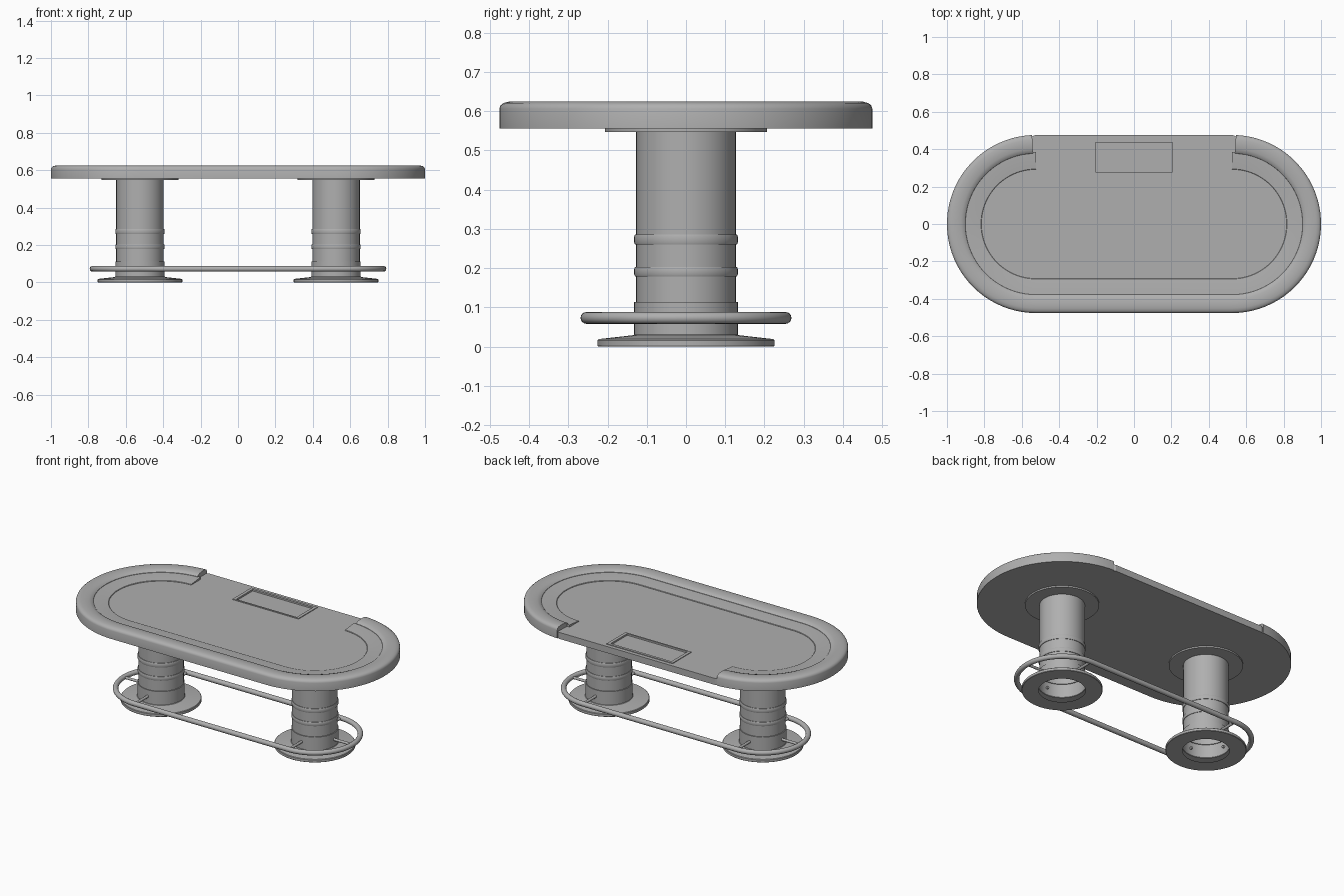
import bpy, bmesh, math
from mathutils import Vector

if "Cube" in bpy.data.objects:
    bpy.data.objects.remove(bpy.data.objects["Cube"])

CX = 0.524      # centre of the round table ends
LEG_X = 0.524   # centre of the pedestals
rad = math.radians

# one mid grey for the whole table
grey = bpy.data.materials.new("mid_grey")
grey.diffuse_color = (0.43, 0.43, 0.43, 1)
grey.use_nodes = True
grey.node_tree.nodes["Principled BSDF"].inputs["Base Color"].default_value = grey.diffuse_color


def smooth(ob):
    bpy.ops.object.select_all(action='DESELECT')
    ob.select_set(True)
    bpy.context.view_layer.objects.active = ob
    bpy.ops.object.shade_smooth_by_angle(angle=rad(35))


def finish(name, bm, smoothed=True):
    bmesh.ops.recalc_face_normals(bm, faces=bm.faces)
    me = bpy.data.meshes.new(name)
    bm.to_mesh(me)
    bm.free()
    me.materials.append(grey)
    ob = bpy.data.objects.new(name, me)
    bpy.context.collection.objects.link(ob)
    if smoothed:
        smooth(ob)
    return ob


def arc(cx, a0, a1, n):
    return [(cx, rad(a0 + (a1 - a0) * i / n)) for i in range(n + 1)]


def sweep(name, profile, path, loop_path, loop_profile):
    """Carry an (r, z) profile along stations of (centre x, angle)."""
    bm = bmesh.new()
    rings = [[bm.verts.new((cx + r * math.cos(a), r * math.sin(a), z))
              for r, z in profile] for cx, a in path]
    n, m = len(path), len(profile)
    for i in range(n if loop_path else n - 1):
        p, q = rings[i], rings[(i + 1) % n]
        for j in range(m if loop_profile else m - 1):
            k = (j + 1) % m
            bm.faces.new((p[j], p[k], q[k], q[j]))
    if loop_profile and not loop_path:
        bm.faces.new(rings[0])
        bm.faces.new(rings[-1])
    return finish(name, bm)


def box(name, x, y, z):
    bm = bmesh.new()
    bmesh.ops.create_cube(bm, size=1)
    for v in bm.verts:
        v.co = [lo + (c + 0.5) * (hi - lo) for c, (lo, hi) in zip(v.co, (x, y, z))]
    return finish(name, bm, False)


def cut(ob, cutter):
    mod = ob.modifiers.new("cut", 'BOOLEAN')
    mod.operation, mod.object, mod.solver = 'DIFFERENCE', cutter, 'EXACT'
    bpy.context.view_layer.objects.active = ob
    bpy.ops.object.modifier_apply(modifier=mod.name)


def horseshoe(gap):
    return arc(-CX, 90 + gap, 270, 40) + arc(CX, 270, 450 - gap, 40)


# playing surface slab (flat faces), straight back edge carried out to the rail line
bm = bmesh.new()
R = 0.468
outline = [(cx + R * math.cos(a), R * math.sin(a)) for cx, a in horseshoe(3)]
outline += [(CX + 0.005, 0.475), (-CX - 0.005, 0.475)]
face = bm.faces.new([bm.verts.new((x, y, 0.556)) for x, y in outline])
ext = bmesh.ops.extrude_face_region(bm, geom=[face])
for v in ext['geom']:
    if isinstance(v, bmesh.types.BMVert):
        v.co.z = 0.596
slab = finish("playing_surface", bm, False)

# dealer tray: raised frame around a shallow recess
frame = box("tray_frame", (-0.225, 0.225), (0.268, 0.452), (0.575, 0.600))
cutter = box("tray_cutter", (-0.206, 0.206), (0.278, 0.436), (0.590, 0.65))
cut(slab, cutter)
cut(frame, cutter)
bpy.data.objects.remove(cutter)

# padded arm rail and inner ledge, both open at the back
rail = [(0.476, 0.556), (0.476, 0.606), (0.473, 0.615), (0.465, 0.621),
        (0.450, 0.625), (0.426, 0.6255), (0.402, 0.623), (0.386, 0.618),
        (0.378, 0.611), (0.376, 0.602), (0.376, 0.556)]
sweep("arm_rail", rail, horseshoe(2.5), False, True)
ledge = [(0.385, 0.590), (0.385, 0.609), (0.374, 0.609), (0.294, 0.600),
         (0.292, 0.598), (0.292, 0.590)]
sweep("inner_ledge", ledge, horseshoe(0), False, True)


def band(z, h, r0, r1):
    """Rounded ring standing out from the column."""
    return [(r0, z - h), (r1 - 0.002, z - h), (r1, z - h * 0.6),
            (r1, z + h * 0.6), (r1 - 0.002, z + h), (r0, z + h)]


# pedestals: foot disc, sleeve, ringed column and top flange
column = [(0.131, 0.0), (0.224, 0.0), (0.226, 0.002), (0.226, 0.016),
          (0.223, 0.019), (0.134, 0.029), (0.132, 0.031), (0.132, 0.113), (0.127, 0.113)]
column += band(0.191, 0.012, 0.127, 0.132) + band(0.273, 0.013, 0.127, 0.132)
column += [(0.127, 0.55)]
flange = [(0.120, 0.547), (0.207, 0.547), (0.207, 0.557), (0.120, 0.557)]
for side, s in (("left", -1), ("right", 1)):
    circle = arc(s * LEG_X, 0, 360, 64)[:-1]
    sweep(side + "_pedestal", column, circle, True, False)
    sweep(side + "_top_flange", flange, circle, True, True)
    # struts holding the foot rail: outward, front and back
    for label, d in (("outer", (s, 0, 0)), ("front", (0, -1, 0)), ("back", (0, 1, 0))):
        d = Vector(d)
        bm = bmesh.new()
        bmesh.ops.create_cone(bm, cap_ends=True, segments=16, radius1=0.008,
                              radius2=0.008, depth=0.135)
        bmesh.ops.rotate(bm, verts=bm.verts, cent=(0, 0, 0),
                         matrix=d.to_track_quat('Z', 'Y').to_matrix())
        bmesh.ops.translate(bm, verts=bm.verts,
                            vec=d * 0.188 + Vector((s * LEG_X, 0, 0.073)))
        finish(f"{side}_{label}_strut", bm)

# foot rail running round both pedestals
tube = [(0.254 + 0.015 * math.cos(t), 0.073 + 0.015 * math.sin(t))
        for t in (math.tau * i / 16 for i in range(16))]
sweep("foot_rail", tube, arc(-LEG_X, 90, 270, 32) + arc(LEG_X, 270, 450, 32), True, True)
